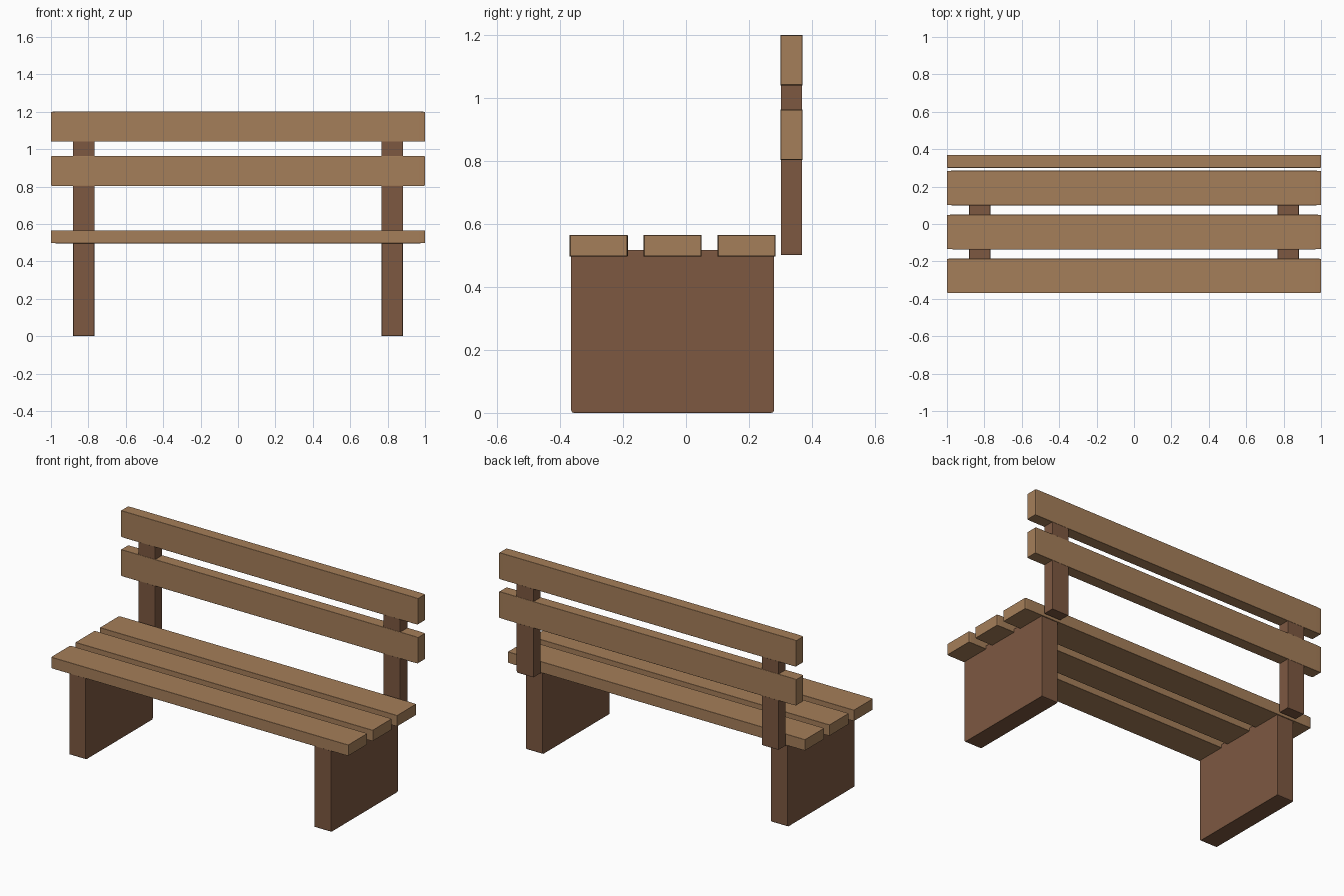
import bpy

if "Cube" in bpy.data.objects:
    bpy.data.objects.remove(bpy.data.objects["Cube"], do_unlink=True)


def make_material(name, color):
    mat = bpy.data.materials.new(name)
    mat.use_nodes = True
    mat.diffuse_color = color
    mat.node_tree.nodes["Principled BSDF"].inputs["Base Color"].default_value = color
    return mat


light_wood = make_material("light wood", (0.376, 0.209, 0.100, 1))
dark_wood = make_material("dark wood", (0.205, 0.098, 0.053, 1))


def board(name, x, y, z, mat):
    """Box between (min, max) pairs, with edges eased in proportion to its size."""
    spans = (x, y, z)
    bpy.ops.mesh.primitive_cube_add(size=1, location=[(a + b) / 2 for a, b in spans])
    obj = bpy.context.object
    obj.name = name
    obj.scale = [b - a for a, b in spans]
    obj.data.materials.append(mat)
    ease = obj.modifiers.new("eased edges", 'BEVEL')
    ease.width = 0.015
    ease.segments = 2
    return obj


full = (-1.0, 1.0)

# Seat slats, front to back
for label, y0 in (("front", -0.37), ("middle", -0.135), ("rear", 0.10)):
    board(f"seat_slat_{label}", full, (y0, y0 + 0.185), (0.497, 0.565), light_wood)

# Backrest slats
for label, z0 in (("lower", 0.803), ("upper", 1.04)):
    board(f"back_slat_{label}", full, (0.30, 0.37), (z0, z0 + 0.161), light_wood)

# Solid legs and backrest posts on both sides
for side, x in (("left", (0.768, 0.882)), ("right", (-0.882, -0.768))):
    board(f"leg_{side}", x, (-0.365, 0.28), (0, 0.518), dark_wood)
    board(f"back_post_{side}", x, (0.301, 0.369), (0.502, 1.125), dark_wood)
